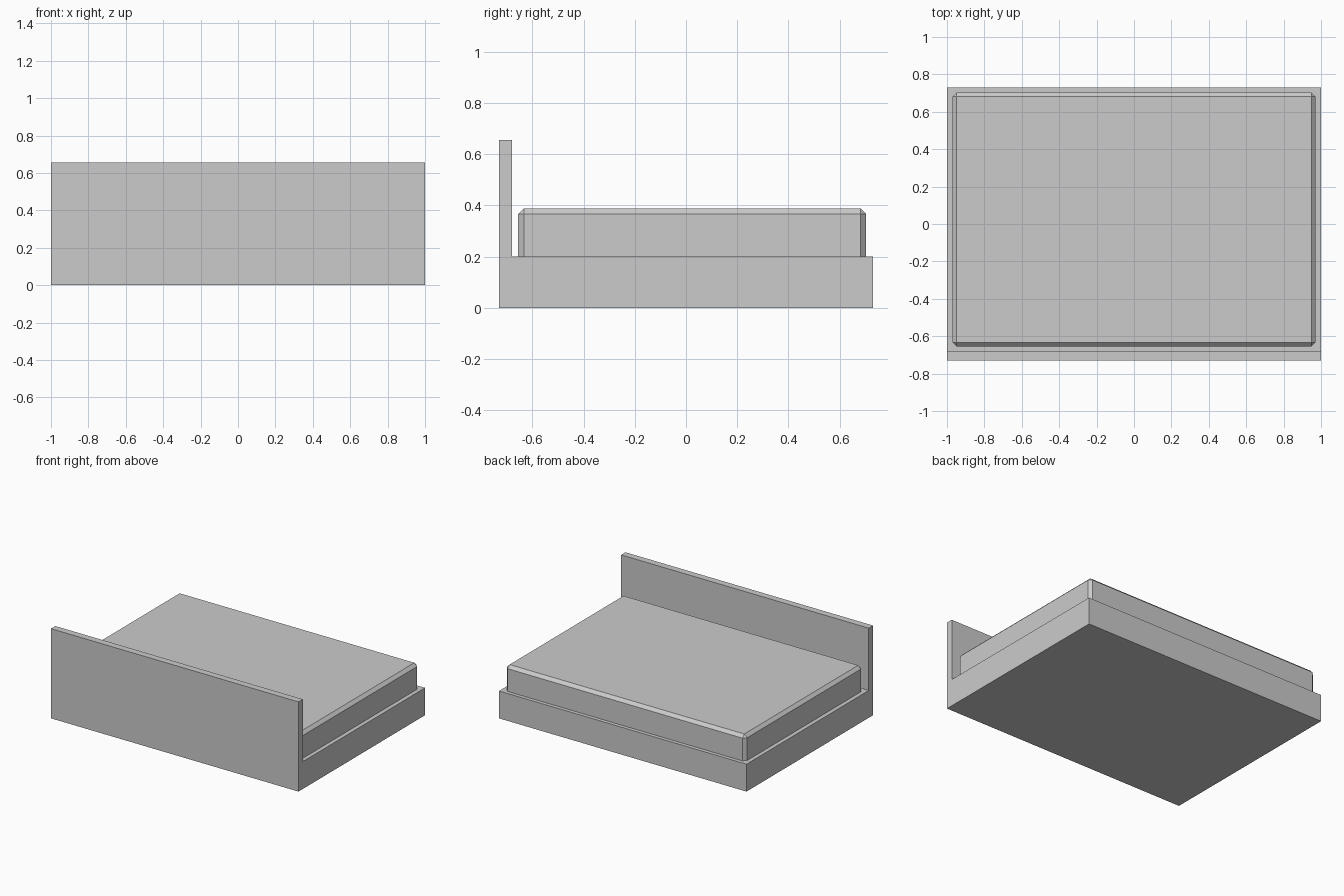
import bpy, bmesh

if "Cube" in bpy.data.objects:
    bpy.data.objects.remove(bpy.data.objects["Cube"])


def finish(name, bm):
    bmesh.ops.recalc_face_normals(bm, faces=bm.faces)
    mesh = bpy.data.meshes.new(name)
    bm.to_mesh(mesh)
    bm.free()
    obj = bpy.data.objects.new(name, mesh)
    bpy.context.collection.objects.link(obj)
    return obj


def extrude(bm, points, vector):
    face = bm.faces.new([bm.verts.new(p) for p in points])
    ext = bmesh.ops.extrude_face_region(bm, geom=[face])
    verts = [g for g in ext["geom"] if isinstance(g, bmesh.types.BMVert)]
    bmesh.ops.translate(bm, verts=verts, vec=vector)


# Bed frame: base and headboard as one L-shaped side profile
profile = [(-0.73, 0), (0.73, 0), (0.73, 0.2), (-0.68, 0.2), (-0.68, 0.655), (-0.73, 0.655)]
bm = bmesh.new()
extrude(bm, [(-1, y, z) for y, z in profile], (2, 0, 0))
finish("bed_frame", bm)

# Mattress: box with chamfered upright and top edges, flat underside
x, y0, y1, z0, z1 = 0.97, -0.655, 0.703, 0.2, 0.388
bm = bmesh.new()
extrude(bm, [(-x, y0, z0), (x, y0, z0), (x, y1, z0), (-x, y1, z0)], (0, 0, z1 - z0))
edges = [e for e in bm.edges if max(v.co.z for v in e.verts) > z0 + 0.01]
bmesh.ops.bevel(bm, geom=edges, offset=0.022, segments=1, affect='EDGES')
finish("mattress", bm)
